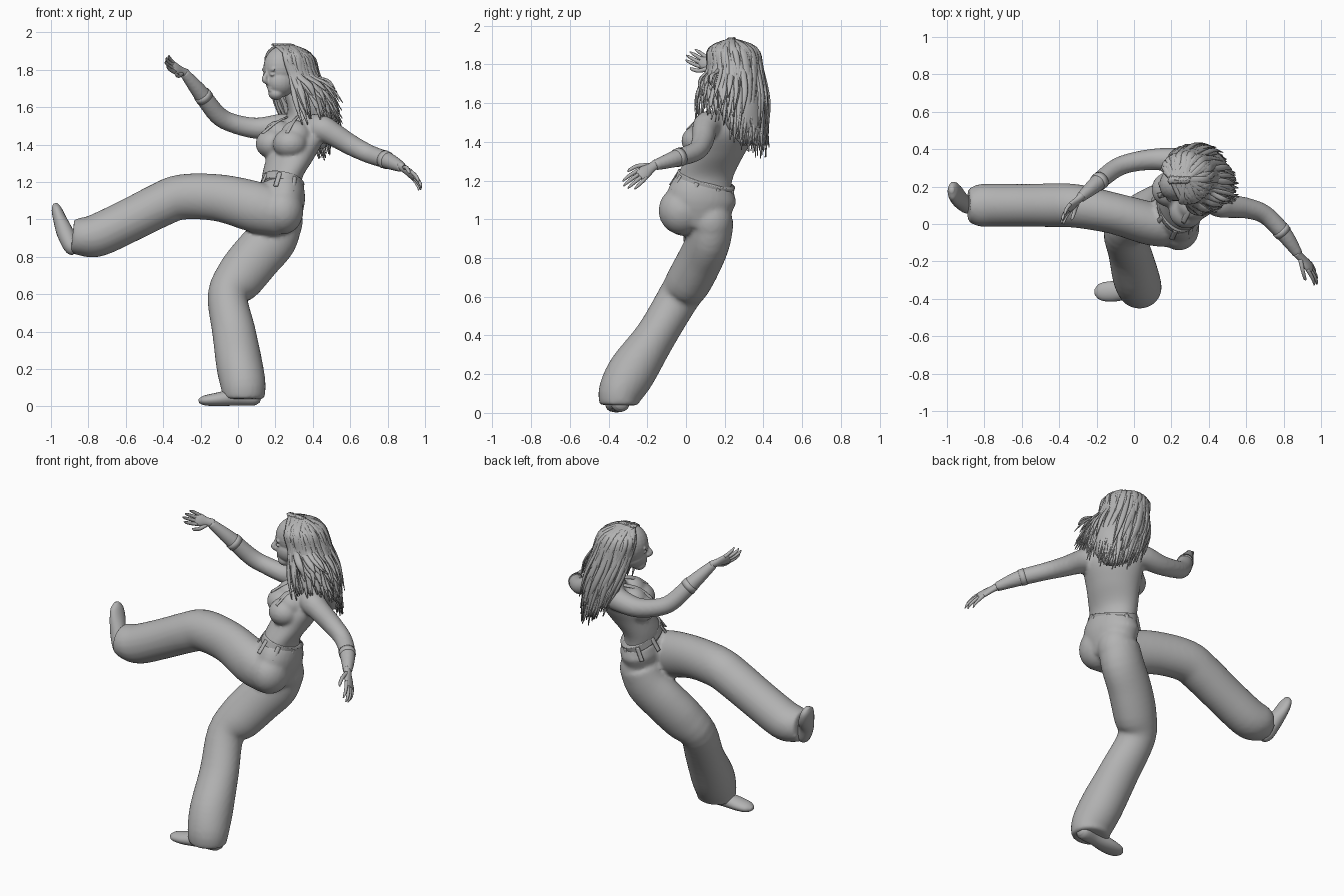
import bpy, bmesh, math, random
from mathutils import Vector, Matrix

old_cube = bpy.data.objects.get("Cube")
if old_cube:
    bpy.data.objects.remove(old_cube)
random.seed(4)

# One plain grey covers the whole figure
grey = bpy.data.materials.new("plain_grey")
grey.use_nodes = True
grey.diffuse_color = (.45, .45, .45, 1)
for node in grey.node_tree.nodes:
    if node.type == 'BSDF_PRINCIPLED':
        node.inputs["Base Color"].default_value = grey.diffuse_color
        node.inputs["Roughness"].default_value = .8


def spline(keys, steps):
    """Smooth curve through keys of any length (positions, radii, ...)."""
    out = []
    last = len(keys) - 1
    for i in range(last):
        a, b, c, d = (keys[max(0, min(last, i + k))] for k in (-1, 0, 1, 2))
        for s in range(steps):
            t = s / steps
            out.append([.5 * (2*q + (r - p)*t + (2*p - 5*q + 4*r - w)*t*t
                              + (3*q - p - 3*r + w)*t**3)
                        for p, q, r, w in zip(a, b, c, d)])
    out.append(list(keys[-1]))
    return out


def skin_rings(bm, rings):
    rows = [[bm.verts.new(p) for p in ring] for ring in rings]
    n = len(rows[0])
    for low, high in zip(rows, rows[1:]):
        for i in range(n):
            j = (i + 1) % n
            bm.faces.new((low[i], low[j], high[j], high[i]))
    bm.faces.new(rows[0][::-1])
    bm.faces.new(rows[-1])


def tube(bm, keys, ref=(0, 1, 0), sides=16, steps=4):
    """Tapered tube; each key is x, y, z, side radius, optional other radius."""
    keys = [tuple(k) if len(k) == 5 else (*k, k[3]) for k in keys]
    pts = spline(keys, steps)
    rings = []
    for i, p in enumerate(pts):
        before, after = pts[max(i - 1, 0)], pts[min(i + 1, len(pts) - 1)]
        along = (Vector(after[:3]) - Vector(before[:3])).normalized()
        side = Vector(ref)
        side = (side - along * side.dot(along)).normalized()
        up = along.cross(side)
        rings.append([Vector(p[:3]) + side * (math.cos(a) * max(p[3], .001))
                      + up * (math.sin(a) * max(p[4], .001))
                      for a in (math.tau * k / sides for k in range(sides))])
    skin_rings(bm, rings)


def stack(bm, keys, sides=32):
    """Level oval slices; each key is x, y, z, half width, half depth, heading."""
    rings = []
    for x, y, z, w, d, heading in spline(keys, 5):
        h = math.radians(heading)
        across = Vector((math.cos(h), math.sin(h), 0))
        fore = Vector((math.sin(h), -math.cos(h), 0))
        rings.append([Vector((x, y, z)) + across * (w * math.cos(a))
                      + fore * (d * math.sin(a))
                      for a in (math.tau * k / sides for k in range(sides))])
    skin_rings(bm, rings)


def ball(bm, centre, radii, heading=0):
    shape = (Matrix.Translation(centre) @ Matrix.Rotation(math.radians(heading), 4, 'Z')
             @ Matrix.Diagonal((*radii, 1)))
    bmesh.ops.create_uvsphere(bm, u_segments=24, v_segments=16, radius=1, matrix=shape)


def finish(name, bm, voxel=0, relax=3):
    """Turn the bmesh into an object, optionally fusing its pieces together."""
    bmesh.ops.recalc_face_normals(bm, faces=bm.faces)
    mesh = bpy.data.meshes.new(name)
    bm.to_mesh(mesh)
    bm.free()
    mesh.materials.append(grey)
    for face in mesh.polygons:
        face.use_smooth = True
    obj = bpy.data.objects.new(name, mesh)
    bpy.context.collection.objects.link(obj)
    if voxel:
        fuse = obj.modifiers.new("fuse", 'REMESH')
        fuse.mode = 'VOXEL'
        fuse.voxel_size = voxel
        fuse.use_smooth_shade = True
        soften = obj.modifiers.new("soften", 'SMOOTH')
        soften.iterations = relax


# Trousers: pelvis, raised leg and standing leg fused together
waist_axis = Vector((.25, .33, 1)).normalized()
hip_line = (.15, -1, .2)
bm = bmesh.new()
tube(bm, [(.235, .1, 1.19, .152, .11), (.235, .08, 1.1, .182, .122),
          (.22, .08, .97, .13, .1)], hip_line, 32)
ball(bm, (.24, -.02, 1.045), (.11, .122, .125))
ball(bm, (.235, .13, .99), (.112, .11, .13))
tube(bm, [(.24, -.01, 1.03, .112, .122), (.1, 0, 1.065, .116, .136),
          (-.1, .055, 1.115, .11, .126), (-.3, .095, 1.12, .116, .121),
          (-.42, .1, 1.075, .117, .118), (-.58, .1, .995, .114, .116),
          (-.75, .1, .916, .115, .115), (-.83, .1, .908, .112, .104),
          (-.885, .1, .912, .088, .09)], sides=32)
tube(bm, [(.225, .135, 1, .112, .12), (.185, .12, .9, .112, .134),
          (.098, .078, .8, .115, .136), (.01, .02, .69, .116, .132),
          (-.055, -.042, .59, .108, .108), (-.022, -.155, .4, .106, .116),
          (.008, -.275, .22, .125, .124), (.028, -.337, .11, .115, .12),
          (.03, -.345, .04, .1, .11)], sides=32)
finish("trousers", bm, .012, 5)

# Waistband, with belt loops hanging below it
band_centre = Vector((.238, .1, 1.19))
bm = bmesh.new()
tube(bm, [(*(band_centre + waist_axis * h), .156, .114) for h in (-.02, 0, .02)],
     hip_line, 40)
finish("waistband", bm)
side = Vector(hip_line)
side = (side - waist_axis * side.dot(waist_axis)).normalized()
front = waist_axis.cross(side)
bm = bmesh.new()
for k in range(8):
    a = math.tau * (k + .5) / 8
    around, away = side * -math.sin(a) + front * math.cos(a), []
    for h in (.01, -.03, -.075):
        grow = 1.01 - h * 1.6
        away.append((*(band_centre + waist_axis * h + side * (.156 * grow * math.cos(a))
                       + front * (.112 * grow * math.sin(a))), .013, .005))
    tube(bm, away, around, 8)
finish("belt_loops", bm)

# Shoes with flat soles
for name, path in {
    "standing_shoe": [(.12, -.335, .04, .025, .02), (.09, -.338, .045, .045, .04),
                      (0, -.35, .05, .045, .045), (-.11, -.36, .038, .055, .036),
                      (-.18, -.362, .032, .045, .026), (-.21, -.362, .03, .015, .01)],
    "raised_shoe": [(-.872, .095, .82, .02, .02), (-.89, .1, .85, .045, .04),
                    (-.925, .125, .93, .045, .045), (-.952, .16, 1, .056, .036),
                    (-.97, .18, 1.055, .047, .027), (-.976, .185, 1.085, .015, .012)],
}.items():
    bm = bmesh.new()
    tube(bm, path, sides=20)
    if name == "standing_shoe":
        for v in bm.verts:
            v.co.z = max(v.co.z, 0)
    finish(name, bm)

# Torso, bust and both arms fused together
bm = bmesh.new()
stack(bm, [(.235, .09, 1.12, .14, .1, -78), (.235, .1, 1.22, .147, .105, -75),
           (.28, .152, 1.33, .153, .12, -62), (.32, .2, 1.43, .17, .122, -52),
           (.342, .225, 1.5, .158, .092, -51), (.335, .235, 1.55, .095, .062, -51),
           (.315, .235, 1.61, .052, .052, -45), (.28, .23, 1.7, .05, .05, -40)])
for x, y in ((.28, .07), (.188, .185)):
    ball(bm, (x, y, 1.405), (.094, .094, .082), -51)
    ball(bm, (x + .03, y + .03, 1.45), (.082, .082, .08), -51)
left_arm = [(.38, .16, 1.49, .075), (.45, .11, 1.485, .072), (.51, .095, 1.455, .063),
            (.6, .085, 1.4, .056), (.7, .05, 1.35, .05), (.8, -.05, 1.315, .045),
            (.88, -.165, 1.277, .027)]
right_arm = [(.3, .29, 1.49, .075), (.23, .338, 1.497, .068), (.1, .345, 1.487, .057),
             (-.03, .325, 1.515, .051), (-.11, .29, 1.56, .05), (-.195, .22, 1.67, .045),
             (-.29, .138, 1.787, .027)]
for path in (left_arm, right_arm):
    tube(bm, path, (0, 0, 1) if path is left_arm else (1, 1, 0), 24)
finish("torso_and_arms", bm, .01, 5)

# Halter straps of the top, and a thin band round each forearm
bm = bmesh.new()
for path in ([(.26, .01, 1.46), (.29, .07, 1.515), (.32, .16, 1.55), (.365, .23, 1.575)],
             [(.13, .15, 1.46), (.2, .18, 1.515), (.27, .25, 1.55), (.34, .28, 1.565)]):
    tube(bm, [(*p, .016, .006) for p in path], (1, -1, .3), 8)
finish("top_straps", bm)
for name, path in (("left_cuff", left_arm), ("right_cuff", right_arm)):
    bm = bmesh.new()
    tube(bm, [(*p[:3], p[3] + .002) for p in spline(path[-3:], 10)[8:11]], (0, 1, 1), 24, 1)
    finish(name, bm)


# Hands: flat palm, four bent fingers and a thumb
def hand(name, wrist, tip, across):
    wrist, reach = Vector(wrist), Vector(tip) - Vector(wrist)
    across = Vector(across)
    across = (across - reach * (across.dot(reach) / reach.length_squared)).normalized()
    palm = reach.normalized().cross(across)
    bm = bmesh.new()

    def point(along, sideways, inward=0):
        return wrist + reach * along + across * sideways + palm * inward
    tube(bm, [(*point(-.1, 0), .026, .022), (*point(.12, 0), .026, .018),
              (*point(.38, 0), .037, .016), (*point(.55, 0), .03, .01)], across)
    for k, size in enumerate((.92, 1, .95, .82)):
        off = .027 - .018 * k
        tube(bm, [(*point(.42, off), .011), (*point(.7 * size, off * 1.2, .006), .01),
                  (*point(.9 * size, off * 1.3, .018), .008),
                  (*point(size, off * 1.3, .032), .003)], across, 8)
    tube(bm, [(*point(.1, .015), .013), (*point(.32, .05, .01), .011),
              (*point(.52, .062, .025), .009), (*point(.6, .06, .03), .003)], across, 8)
    finish(name, bm)


hand("left_hand", (.88, -.165, 1.277), (1.005, -.305, 1.18), (-.4, -.2, .7))
hand("right_hand", (-.29, .138, 1.787), (-.41, .025, 1.845), (.2, -.4, -.9))

# Head: skull, jaw, chin and facial features fused together
bm = bmesh.new()
look = 32  # heading of the face away from straight sideways
ball(bm, (.245, .225, 1.81), (.115, .095, .12), look)
ball(bm, (.23, .2, 1.735), (.084, .076, .08), look)
ball(bm, (.203, .178, 1.672), (.04, .042, .034), look)
tube(bm, [(.16, .17, 1.81, .01), (.15, .161, 1.775, .011),
          (.141, .153, 1.748, .016), (.165, .165, 1.73, .014)], (.5, -.85, 0), 12)
for height, width in ((1.703, .025), (1.69, .021)):
    ball(bm, (.173, .163, height), (.013, width, .008), look)
for s in (-1, 1):
    x, y = .162 + .02 * s, .17 - .034 * s
    ball(bm, (x, y, 1.774), (.01, .016, .008), look)
    ball(bm, (x, y, 1.8), (.007, .026, .012), look)
finish("head", bm, .005, 4)

# Hair: a soft inner mass under loose flat locks swept back and down
bm = bmesh.new()
stack(bm, [(.265, .245, 1.925, .03, .03, 30), (.275, .245, 1.895, .085, .075, 30),
           (.3, .26, 1.82, .115, .11, 30), (.342, .268, 1.7, .115, .118, 30),
           (.4, .28, 1.58, .1, .115, 30), (.42, .31, 1.47, .07, .1, 30),
           (.42, .35, 1.38, .03, .07, 30)])
finish("hair_mass", bm)

fringe = spline([(.36, .05, 1.52), (.54, .15, 1.52), (.5, .31, 1.36),
                 (.4, .41, 1.34), (.27, .4, 1.46)], 25)
bm = bmesh.new()
for k in range(160):
    u = -1 + 2 * (k + random.random()) / 160
    a = math.radians(30 + 122 * u)
    out = Vector((math.cos(a), math.sin(a), 0))
    rear = 1 - abs(u)
    wobble = lambda amount: Vector([random.uniform(-amount, amount) for _ in range(3)])
    end = Vector(fringe[round((u + 1) / 2 * (len(fringe) - 1))])
    lift = random.uniform(0, .16) if k % 3 else 0
    end += Vector((0, 0, lift)) + wobble(.02)
    root = Vector((.19 + .1 * random.random(), .235, 1.935)) - out * .01
    crown = Vector((.258, .237, 1.882)) + out * (.115 + .015 * rear) + wobble(.005)
    temple = Vector((.285, .25, 1.775)) + out * (random.uniform(.13, .142) + .012 * rear)
    nape = temple.lerp(end, .5) + out * .014 + wobble(.01)
    w = random.uniform(.012, .02)
    tube(bm, [(*root, w, .005), (*crown, w, .006), (*temple, w, .006),
              (*nape, w, .006), (*end, .003, .002)], (-out.y, out.x, .05), 6, 4)
finish("hair_locks", bm)
